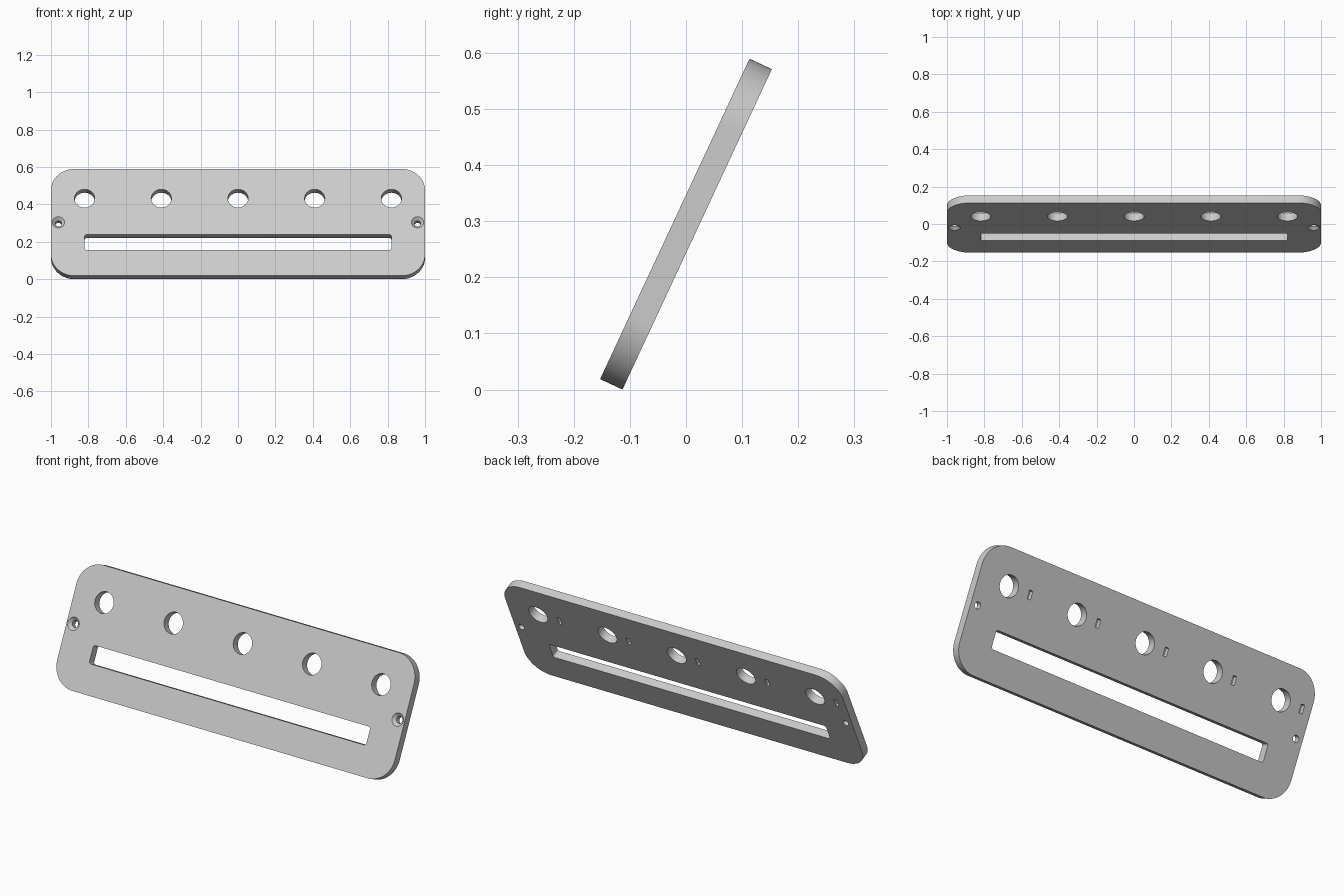
import bpy, bmesh, math
from mathutils import Matrix

LENGTH, HEIGHT, THICK = 2.0, 0.63, 0.044
TILT = math.radians(65)

old = bpy.data.objects.get("Cube")
if old:
    bpy.data.objects.remove(old, do_unlink=True)

grey = bpy.data.materials.new("light grey")
grey.use_nodes = True
COLOUR = (0.6, 0.6, 0.6, 1)
grey.diffuse_color = COLOUR
grey.node_tree.nodes["Principled BSDF"].inputs["Base Color"].default_value = COLOUR


def make_object(name, bm):
    bmesh.ops.recalc_face_normals(bm, faces=bm.faces)
    mesh = bpy.data.meshes.new(name)
    bm.to_mesh(mesh)
    bm.free()
    mesh.materials.append(grey)
    obj = bpy.data.objects.new(name, mesh)
    bpy.context.collection.objects.link(obj)
    return obj


def rounded_block(bm, x, y, w, h, z0, z1, r, steps=16):
    """Rounded rectangle extruded from z0 to z1."""
    ring = []
    for k, (sx, sy) in enumerate(((1, 1), (-1, 1), (-1, -1), (1, -1))):
        for i in range(steps + 1):
            a = math.pi / 2 * (k + i / steps)
            ring.append(bm.verts.new((x + sx * (w / 2 - r) + r * math.cos(a),
                                      y + sy * (h / 2 - r) + r * math.sin(a), z0)))
    base = bm.faces.new(ring)
    top = bmesh.ops.extrude_face_region(bm, geom=[base])["geom"]
    bmesh.ops.translate(bm, vec=(0, 0, z1 - z0),
                        verts=[v for v in top if isinstance(v, bmesh.types.BMVert)])


def drill(bm, x, y, z0, z1, r0, r1):
    """Cylinder or cone along the plate normal."""
    bmesh.ops.create_cone(bm, cap_ends=True, segments=48, radius1=r0, radius2=r1,
                          depth=z1 - z0, matrix=Matrix.Translation((x, y, (z0 + z1) / 2)))


def cut(target, bm):
    cutter = make_object("cutter", bm)
    cutter.hide_render = True
    mod = target.modifiers.new("cut", 'BOOLEAN')
    mod.operation, mod.solver, mod.object = 'DIFFERENCE', 'EXACT', cutter
    bpy.context.view_layer.objects.active = target
    bpy.ops.object.modifier_apply(modifier=mod.name)
    bpy.data.objects.remove(cutter, do_unlink=True)


# Rounded plate
front, back = THICK / 2, -THICK / 2
bm = bmesh.new()
rounded_block(bm, 0, 0, LENGTH, HEIGHT, back, front, 0.126, 24)
plate = make_object("mounting_plate", bm)

# Long window, round holes and blind slots on the back
bm = bmesh.new()
rounded_block(bm, 0, -0.118, 1.64, 0.092, -0.1, 0.1, 0.012, 6)
for i in range(-2, 3):
    x = 0.41 * i
    drill(bm, x, 0.141, -0.1, 0.1, 0.054, 0.054)
    rounded_block(bm, x - 0.126, 0.141, 0.02, 0.043, -0.1, back + 0.022, 0.002, 2)
# Screw holes
for side in (-1, 1):
    drill(bm, side * 0.96, 0, -0.1, 0.1, 0.017, 0.017)
cut(plate, bm)

# Countersinks on the front
bm = bmesh.new()
for side in (-1, 1):
    drill(bm, side * 0.96, 0, front - 0.017, front + 0.01, 0.016, 0.043)
cut(plate, bm)

# Lean the plate back and rest it on the ground
plate.data.transform(Matrix.Rotation(TILT, 4, 'X'))
lowest = min(v.co.z for v in plate.data.vertices)
plate.data.transform(Matrix.Translation((0, 0, -lowest)))

bpy.ops.object.select_all(action='DESELECT')
plate.select_set(True)
bpy.context.view_layer.objects.active = plate
bpy.ops.object.shade_smooth_by_angle(angle=math.radians(30))
